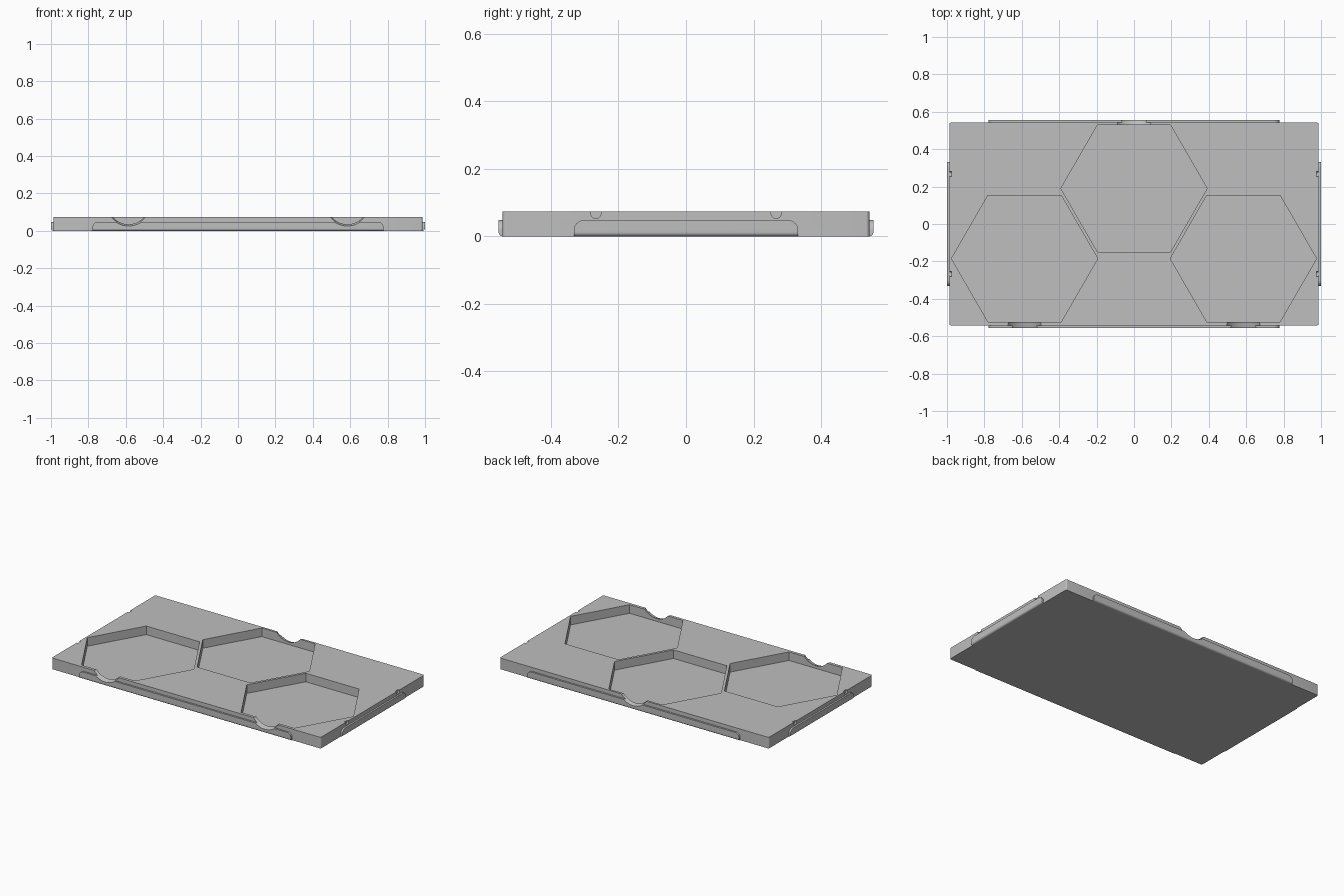
import bpy
import bmesh
from math import radians, pi, cos, sin
from mathutils import Matrix

HX, HY, TOP = 0.987, 0.543, 0.074      # half length, half depth, height
RIM = 0.012                            # how far the side ledges stick out
FLOOR = 0.017                          # height of the pocket floors

default = bpy.data.objects.get("Cube")
if default:
    bpy.data.objects.remove(default, do_unlink=True)

grey = bpy.data.materials.new("light_grey")
grey.use_nodes = True
grey.diffuse_color = (0.52, 0.52, 0.52, 1)
grey.node_tree.nodes["Principled BSDF"].inputs["Base Color"].default_value = (0.52, 0.52, 0.52, 1)


def finish(name, bm):
    bmesh.ops.recalc_face_normals(bm, faces=bm.faces)
    mesh = bpy.data.meshes.new(name)
    bm.to_mesh(mesh)
    bm.free()
    mesh.materials.append(grey)
    obj = bpy.data.objects.new(name, mesh)
    bpy.context.collection.objects.link(obj)
    return obj


def box(size, centre):
    bm = bmesh.new()
    bmesh.ops.create_cube(bm, size=1)
    bmesh.ops.scale(bm, vec=size, verts=bm.verts)
    bmesh.ops.translate(bm, vec=centre, verts=bm.verts)
    return bm


def round_edges(bm, test, radius, segments=5):
    edges = [e for e in bm.edges if test(*[v.co for v in e.verts])]
    bmesh.ops.bevel(bm, geom=edges, offset=radius, segments=segments,
                    profile=0.5, affect='EDGES')


def cylinder(name, r1, r2, depth, matrix, sides):
    bm = bmesh.new()
    bmesh.ops.create_cone(bm, cap_ends=True, segments=sides, radius1=r1,
                          radius2=r2, depth=depth, matrix=matrix)
    return finish(name, bm)


def combine(target, other, operation):
    """Apply a boolean and discard the helper."""
    mod = target.modifiers.new("boolean", 'BOOLEAN')
    mod.operation, mod.solver, mod.object = operation, 'EXACT', other
    bpy.context.view_layer.objects.active = target
    bpy.ops.object.modifier_apply(modifier=mod.name)
    bpy.data.objects.remove(other, do_unlink=True)


# Tray slab with softened vertical corners
bm = box((2 * HX, 2 * HY, TOP), (0, 0, TOP / 2))
round_edges(bm, lambda a, b: abs(a.z - b.z) > 0.01, 0.01)
tray = finish("tray", bm)


# Ledges along the four sides: rounded ends above, rounded underside
def ledge(half_length, distance, angle):
    height, inner, outer = 0.048, distance - 0.008, distance + RIM
    bm = box((2 * half_length, outer - inner, height),
             (0, -(inner + outer) / 2, height / 2))
    round_edges(bm, lambda a, b: abs(a.y - b.y) > 0.01 and a.z > 0.01, 0.03, 8)
    round_edges(bm, lambda a, b: max(a.z, b.z) < 0.001 and abs(a.x - b.x) > 0.1
                and a.y < -distance, RIM, 6)
    bmesh.ops.rotate(bm, cent=(0, 0, 0), verts=bm.verts,
                     matrix=Matrix.Rotation(angle, 3, 'Z'))
    combine(tray, finish("ledge", bm), 'UNION')


for quarter in range(4):
    half, distance = ((0.778, HY), (0.332, HX))[quarter % 2]
    ledge(half, distance, quarter * pi / 2)

# Hexagonal pockets, each with a flared finger notch in the nearest wall
for x, y in ((-0.585, -0.185), (0.585, -0.185), (0, 0.19)):
    bm = bmesh.new()
    ring = [bm.verts.new((x + 0.391 * cos(i * pi / 3), y + 0.391 * sin(i * pi / 3), FLOOR))
            for i in range(6)]
    base = bm.faces.new(ring)
    raised = bmesh.ops.extrude_face_region(bm, geom=[base])["geom"]
    bmesh.ops.translate(bm, vec=(0, 0, 0.1),
                        verts=[v for v in raised if isinstance(v, bmesh.types.BMVert)])
    combine(tray, finish("pocket", bm), 'DIFFERENCE')

    side = 1 if y > 0 else -1
    place = Matrix.Translation((x, side * 0.54, 0.145)) @ Matrix.Rotation(side * pi / 2, 4, 'X')
    combine(tray, cylinder("finger_notch", 0.121, 0.109, 0.04, place, 96), 'DIFFERENCE')

# Small round detents in the short sides
for sx in (-1, 1):
    for sy in (-1, 1):
        place = Matrix.Translation((sx * HX, sy * 0.267, 0.068)) @ Matrix.Rotation(pi / 2, 4, 'Y')
        combine(tray, cylinder("detent", 0.015, 0.015, 0.02, place, 32), 'DIFFERENCE')

# Smooth the rounded surfaces while keeping the crisp edges
bpy.ops.object.select_all(action='DESELECT')
tray.select_set(True)
bpy.context.view_layer.objects.active = tray
bpy.ops.object.shade_smooth_by_angle(angle=radians(30))
